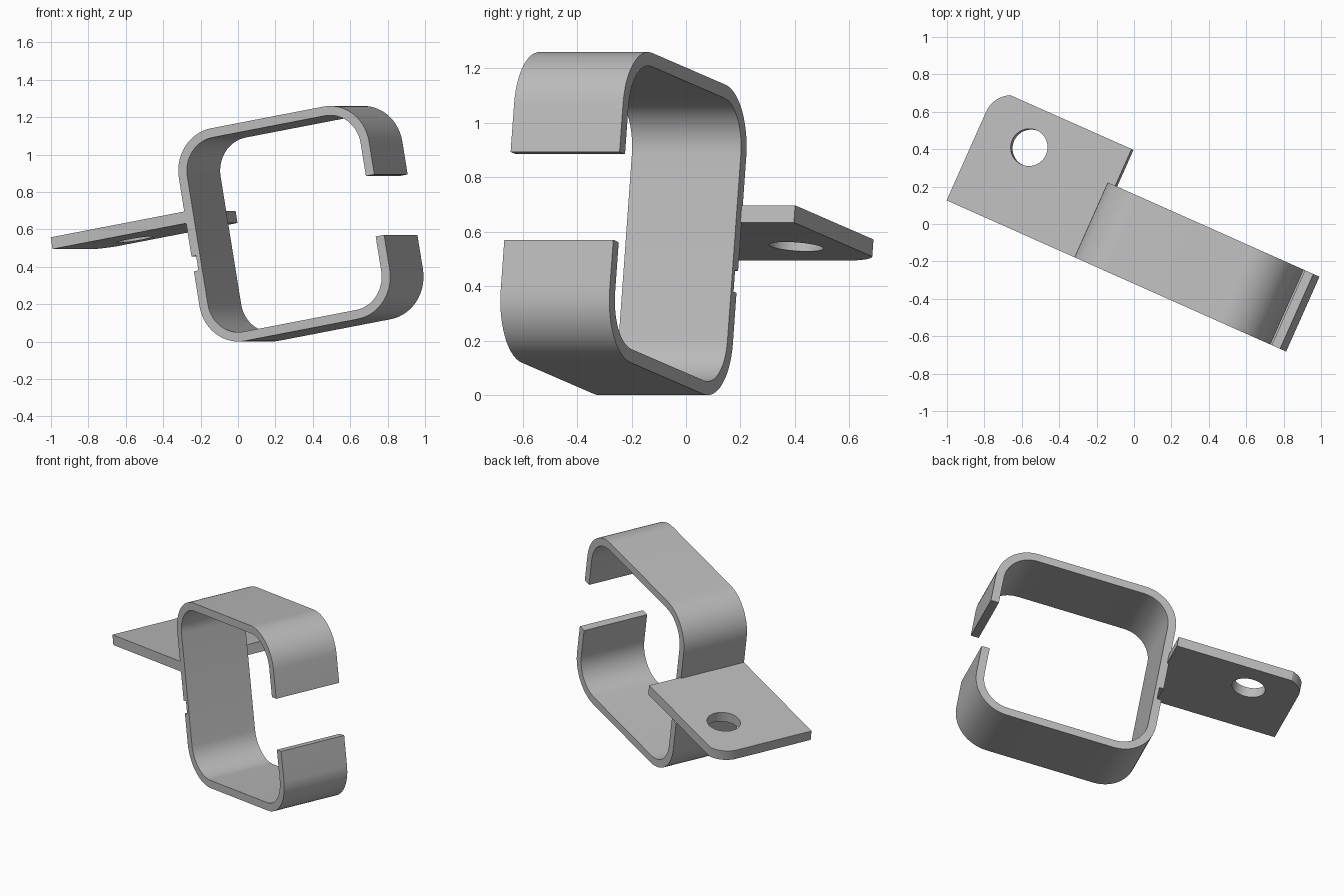
import bpy, bmesh, math
from math import sin, cos, radians
from mathutils import Vector

cube = bpy.data.objects.get("Cube")
if cube:
    bpy.data.objects.remove(cube, do_unlink=True)

# One plain metal colour
metal = bpy.data.materials.new("grey_metal")
metal.use_nodes = True
GREY = (0.5, 0.5, 0.5, 1)
metal.diffuse_color = GREY
metal.node_tree.nodes["Principled BSDF"].inputs["Base Color"].default_value = GREY

# Tilted frame of the clamp: A along the base, B up the wall, W across the strip
TURN, TILT = radians(24), radians(10)
U = Vector((cos(TURN), -sin(TURN), 0))
Z = Vector((0, 0, 1))
W = Vector((sin(TURN), cos(TURN), 0))
A = U * cos(TILT) + Z * sin(TILT)
B = Z * cos(TILT) - U * sin(TILT)
ORIGIN = U * 0.131 + Z * 0.23        # centre of the lower inner bend


def arc(cx, cy, r, start, end, n=14):
    steps = [radians(start + (end - start) * i / n) for i in range(n + 1)]
    return [(cx + r * cos(t), cy + r * sin(t)) for t in steps]


def extrude_outline(name, loops, x_axis, y_axis, depth_axis, d0, d1):
    """Fill closed outlines (the extra ones are holes) and give them depth."""
    bm = bmesh.new()
    for loop in loops:
        verts = [bm.verts.new(ORIGIN + x_axis * x + y_axis * y + depth_axis * d0)
                 for x, y in loop]
        for i, v in enumerate(verts):
            bm.edges.new((verts[i - 1], v))
    bmesh.ops.triangle_fill(bm, edges=bm.edges[:], use_beauty=True)
    result = bmesh.ops.extrude_face_region(bm, geom=bm.faces[:], use_keep_orig=True)
    moved = [g for g in result["geom"] if isinstance(g, bmesh.types.BMVert)]
    bmesh.ops.translate(bm, verts=moved, vec=depth_axis * (d1 - d0))
    bmesh.ops.recalc_face_normals(bm, faces=bm.faces[:])
    mesh = bpy.data.meshes.new(name)
    bm.to_mesh(mesh)
    bm.free()
    mesh.materials.append(metal)
    mesh.shade_smooth()
    mesh.set_sharp_from_angle(angle=radians(20))
    obj = bpy.data.objects.new(name, mesh)
    bpy.context.scene.collection.objects.link(obj)
    return obj


# Open strip bent into a rounded square
R, THICK = 0.23, 0.05
WIDE, TALL = 0.67, 0.694             # spacing of the bend centres
LOW_END, HIGH_END = 0.187, 0.515     # lips either side of the opening
FRONT, BACK = -0.292, 0.146


def strip_side(r):
    path = [(WIDE + r, HIGH_END)]
    path += arc(WIDE, TALL, r, 0, 90)
    path += arc(0, TALL, r, 90, 180)
    if r == R:                       # shallow groove in the outer wall
        low, high, floor = 0.188, 0.269, -R + 0.027
        path += [(-r, high), (floor, high), (floor, low), (-r, low)]
    path += arc(0, 0, r, 180, 270)
    path += arc(WIDE, 0, r, 270, 360)
    return path + [(WIDE + r, LOW_END)]


outline = strip_side(R) + strip_side(R - THICK)[::-1]
extrude_outline("clamp_strip", [outline], A, B, W, FRONT, BACK)

# Mounting plate with one rounded corner and a bolt hole
WALL = -0.22
plate = [(WALL, FRONT), (-1.024, FRONT)]
plate += arc(-0.876, 0.227, 0.148, 180, 116, 10)
plate += [(WALL, 0.361)]
hole = arc(-0.732, 0.146, 0.1, 0, 360, 40)[:-1]
extrude_outline("mounting_plate", [plate, hole], A, W, B, 0.449, 0.513)
